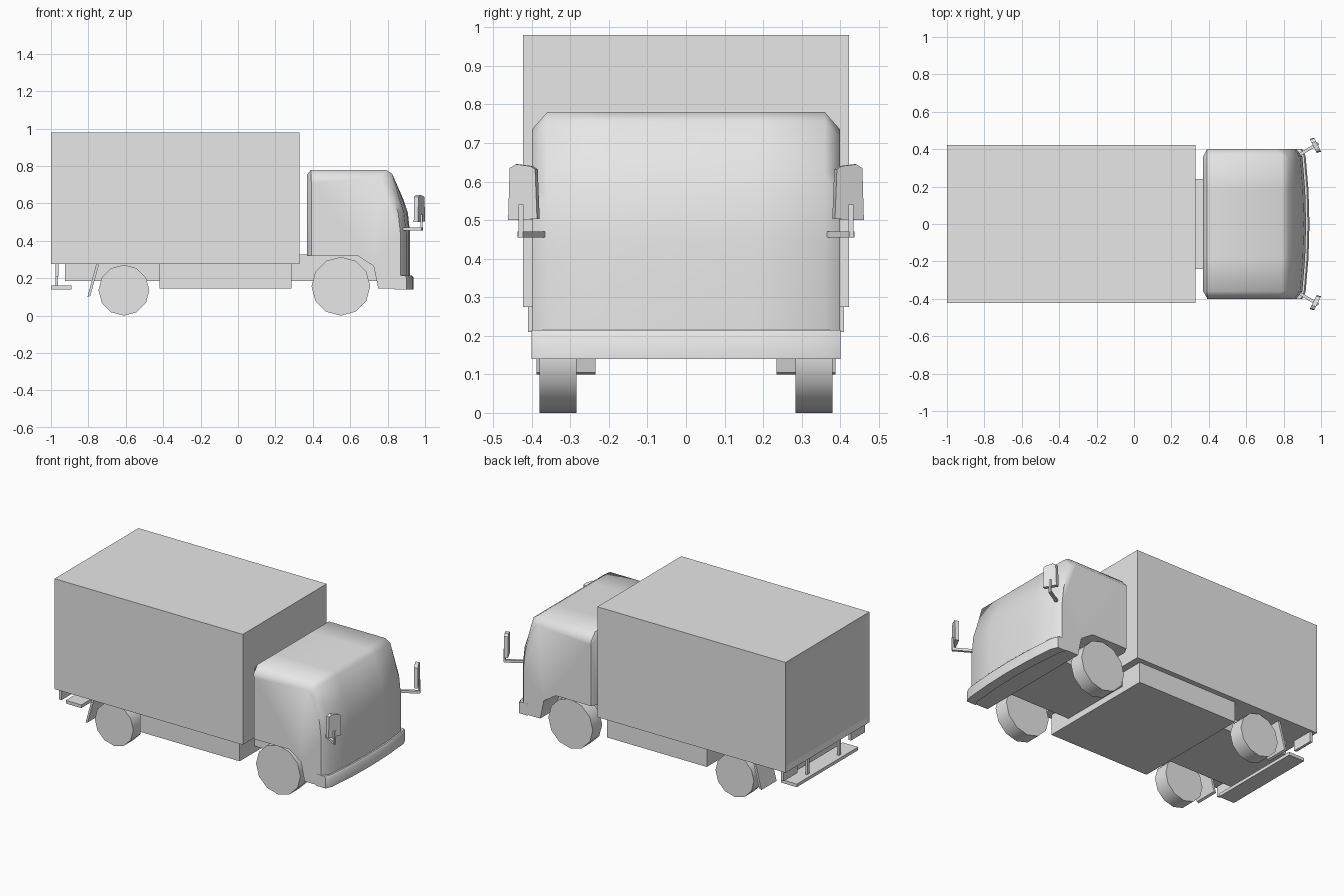
import bpy, bmesh, math
from mathutils import Matrix, Vector

if "Cube" in bpy.data.objects:
    bpy.data.objects.remove(bpy.data.objects["Cube"])

grey = bpy.data.materials.new("light_grey")
grey.diffuse_color = (0.8, 0.8, 0.8, 1)
grey.use_nodes = True
grey.node_tree.nodes["Principled BSDF"].inputs["Base Color"].default_value = grey.diffuse_color


def finish(bm, name, smooth=None):
    bmesh.ops.recalc_face_normals(bm, faces=bm.faces)
    mesh = bpy.data.meshes.new(name)
    bm.to_mesh(mesh)
    bm.free()
    mesh.materials.append(grey)
    ob = bpy.data.objects.new(name, mesh)
    bpy.context.collection.objects.link(ob)
    if smooth:
        bpy.ops.object.select_all(action='DESELECT')
        ob.select_set(True)
        bpy.context.view_layer.objects.active = ob
        bpy.ops.object.shade_smooth_by_angle(angle=math.radians(smooth))
    return ob


def box(name, x, y, z):
    """Box from three (low, high) ranges."""
    bm = bmesh.new()
    size = [r[1] - r[0] for r in (x, y, z)]
    mid = Vector([(r[0] + r[1]) / 2 for r in (x, y, z)])
    bmesh.ops.create_cube(bm, size=1, matrix=Matrix.Translation(mid) @ Matrix.Diagonal((*size, 1)))
    return finish(bm, name)


def beam(name, a, b, w, h):
    """Rectangular bar between two points."""
    a, b = Vector(a), Vector(b)
    d = b - a
    rot = d.to_track_quat('Z', 'Y').to_matrix().to_4x4()
    bm = bmesh.new()
    bmesh.ops.create_cube(bm, size=1, matrix=Matrix.Translation((a + b) / 2) @ rot
                          @ Matrix.Diagonal((w, h, d.length, 1)))
    return finish(bm, name)


def loft(name, stations, smooth=None):
    """Skin rings of equal point count and cap both ends."""
    bm = bmesh.new()
    rings = [[bm.verts.new(p) for p in ring] for ring in stations]
    n = len(rings[0])
    for r, s in zip(rings, rings[1:]):
        for i in range(n):
            bm.faces.new((r[i], r[(i + 1) % n], s[(i + 1) % n], s[i]))
    bm.faces.new(rings[0])
    bm.faces.new(rings[-1])
    return finish(bm, name, smooth)


def cab_ring(profile, y, inset):
    """Side profile at one width position, bowed at the front and inset near the sides."""
    ring = []
    for x, z in profile:
        if x > 0.85:
            x -= 0.02 * (y / 0.36) ** 2
        if x > 0.78:
            x -= 0.6 * inset
        elif x < 0.38:
            x += 0.5 * inset
        ring.append((x, y, z - inset if z > 0.7 else z))
    return ring


# Cargo box with a shallow recessed rear door
cargo = box("cargo_box", (-1, 0.33), (-0.423, 0.423), (0.275, 0.98))
bm = bmesh.new()
bm.from_mesh(cargo.data)
rear = [f for f in bm.faces if f.calc_center_median().x < -0.9]
bmesh.ops.inset_region(bm, faces=rear, thickness=0.05, depth=0)
bmesh.ops.translate(bm, verts=list(rear[0].verts), vec=(0.008, 0, 0))
bm.to_mesh(cargo.data)
bm.free()

# Chassis and the equipment box between the axles
box("chassis", (-0.925, 0.75), (-0.24, 0.24), (0.185, 0.328))
box("side_skirts", (-0.42, 0.285), (-0.39, 0.39), (0.145, 0.28))

# Cab and front bumper
widths = [(-0.40, 0.045), (-0.36, 0), (-0.18, 0), (0, 0), (0.18, 0), (0.36, 0), (0.40, 0.045)]
cab = [(0.37, 0.32), (0.37, 0.755), (0.39, 0.78), (0.79, 0.78), (0.825, 0.757), (0.885, 0.62),
       (0.908, 0.55), (0.92, 0.44), (0.92, 0.145), (0.75, 0.145), (0.725, 0.265), (0.64, 0.32)]
loft("cab", [cab_ring(cab, y, i) for y, i in widths], 50)
bumper = [(0.875, 0.14), (0.875, 0.215), (0.93, 0.215), (0.938, 0.205), (0.938, 0.14)]
loft("front_bumper", [cab_ring(bumper, y * 1.003, i * 0.5) for y, i in widths], 40)

# Rear bumper bar
box("rear_bumper", (-1, -0.89), (-0.31, 0.31), (0.14, 0.16))

for side, s in (("left", 1), ("right", -1)):
    def span(a, b):
        return (a, b) if s > 0 else (-b, -a)

    # Wheels
    for axle, x, r in (("front", 0.55, 0.157), ("rear", -0.61, 0.136)):
        bm = bmesh.new()
        bmesh.ops.create_cone(bm, cap_ends=True, segments=12, radius1=r, radius2=r, depth=0.095,
                              matrix=Matrix.Translation((x, s * 0.332, r))
                              @ Matrix.Rotation(math.pi / 2, 4, 'X'))
        finish(bm, f"{axle}_{side}_wheel", 40)

    # Slanted mud flap
    flap = [(-0.757, 0.278), (-0.742, 0.278), (-0.79, 0.105), (-0.805, 0.1)]
    loft(f"{side}_mud_flap", [[(x, s * y, z) for x, z in flap] for y in (0.235, 0.388)])

    # Tail light and bumper hanger
    box(f"{side}_tail_light", (-0.977, -0.96), span(0.27, 0.41), (0.21, 0.276))
    box(f"{side}_bumper_hanger", (-0.977, -0.962), span(0.15, 0.17), (0.155, 0.276))

    # Mirror arm, post and head
    beam(f"{side}_mirror_arm", (0.875, s * 0.365, 0.463), (0.985, s * 0.43, 0.463), 0.016, 0.016)
    beam(f"{side}_mirror_post", (0.981, s * 0.428, 0.457), (0.981, s * 0.428, 0.54), 0.012, 0.012)
    head = [(0.385, 0.503), (0.46, 0.50), (0.456, 0.635), (0.44, 0.645), (0.402, 0.64), (0.39, 0.632)]
    loft(f"{side}_mirror_head",
         [[(0.995 - (y - 0.385) * 0.5 + d, s * (y + d * 0.3), z) for y, z in head]
          for d in (-0.018, 0.005)])
